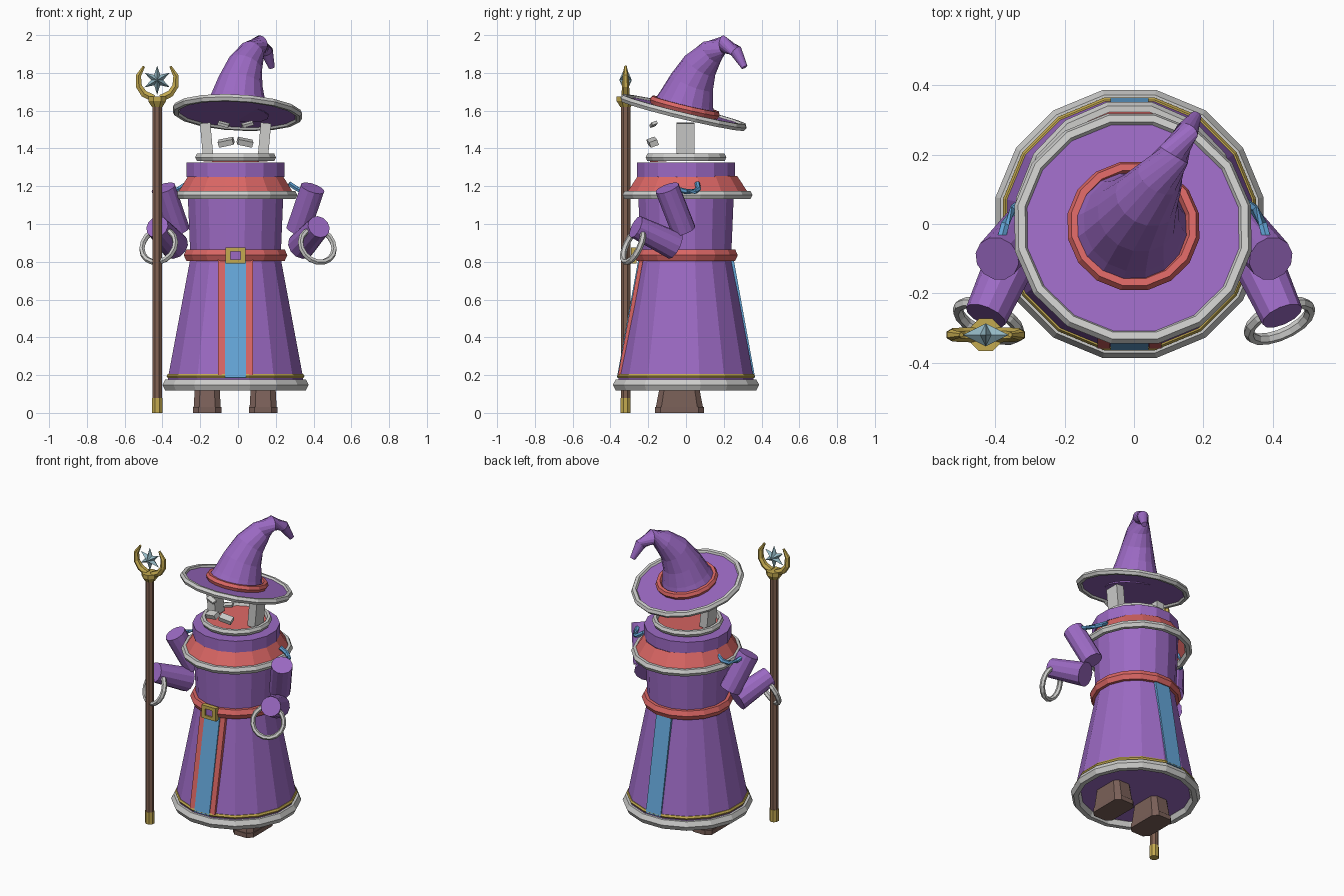
import bpy, bmesh, math
from mathutils import Vector, Matrix, Euler

if "Cube" in bpy.data.objects:
    bpy.data.objects.remove(bpy.data.objects["Cube"], do_unlink=True)


def material(name, hexcode):
    srgb = [int(hexcode[i:i + 2], 16) / 255 for i in (0, 2, 4)]
    col = [((c + 0.055) / 1.055) ** 2.4 for c in srgb] + [1]
    m = bpy.data.materials.new(name)
    m.use_nodes = True
    m.diffuse_color = col
    m.node_tree.nodes["Principled BSDF"].inputs["Base Color"].default_value = col
    return m


purple = material("purple cloth", "9C6AC4")
red = material("red trim", "DA6664")
white = material("white trim", "CDCDCB")
blue = material("blue cloth", "64A6D8")
gold = material("gold", "C4AA50")
boot_brown = material("boot brown", "7A6058")
wood = material("staff wood", "826252")
crystal = material("pale crystal", "94B8C4")

SIDES = 16
CX = -0.013  # body axis


def finish(name, bm, mat, matrix=Matrix()):
    bmesh.ops.recalc_face_normals(bm, faces=bm.faces)
    me = bpy.data.meshes.new(name)
    bm.to_mesh(me)
    bm.free()
    me.materials.append(mat)
    ob = bpy.data.objects.new(name, me)
    ob.matrix_world = matrix
    bpy.context.collection.objects.link(ob)
    return ob


def place(loc, rot=(0, 0, 0), scale=(1, 1, 1)):
    return Matrix.LocRotScale(Vector(loc), Euler(rot), Vector(scale))


def skin(bm, rings, loop=False, caps=True):
    """Join rings of vertices with quads."""
    n = len(rings[0])
    pairs = list(zip(rings, rings[1:] + rings[:1])) if loop else list(zip(rings, rings[1:]))
    for a, b in pairs:
        for i in range(n):
            j = (i + 1) % n
            bm.faces.new((a[i], a[j], b[j], b[i]))
    if caps and not loop:
        bm.faces.new(rings[0])
        bm.faces.new(rings[-1])


def lathe(name, profile, mat, matrix, loop=False, caps=True, n=SIDES):
    bm = bmesh.new()
    k = 1 / math.cos(math.pi / n)
    rings = []
    for r, z in profile:
        angles = [(i + 0.5) * math.tau / n for i in range(n)]
        rings.append([bm.verts.new((r * k * math.cos(a), r * k * math.sin(a), z)) for a in angles])
    skin(bm, rings, loop, caps)
    return finish(name, bm, mat, matrix)


def hoop(name, radius, width, height, mat, matrix, n=SIDES):
    """Ring with a six-sided section."""
    section = [(radius + width * math.cos(i * math.tau / 6),
                height * math.sin(i * math.tau / 6) / 0.87) for i in range(6)]
    return lathe(name, section, mat, matrix, loop=True, n=n)


def tube(name, points, radii, mat, n=12, matrix=Matrix()):
    bm = bmesh.new()
    pts = [Vector(p) for p in points]
    rings = []
    for i, p in enumerate(pts):
        t = pts[min(i + 1, len(pts) - 1)] - pts[max(i - 1, 0)]
        t.normalize()
        ref = Vector((0, 1, 0)) if abs(t.y) < 0.9 else Vector((0, 0, 1))
        u = ref.cross(t).normalized()
        v = t.cross(u)
        angles = [(k + 0.5) * math.tau / n for k in range(n)]
        rings.append([bm.verts.new(p + radii[i] * (u * math.cos(a) + v * math.sin(a))) for a in angles])
    skin(bm, rings)
    return finish(name, bm, mat, matrix)


def box(name, size, mat, loc, rot=(0, 0, 0)):
    bm = bmesh.new()
    bmesh.ops.create_cube(bm, size=1)
    bmesh.ops.scale(bm, vec=size, verts=bm.verts)
    return finish(name, bm, mat, place(loc, rot))


# Robe
axis = place((CX, 0, 0))
lathe("skirt", [(0.36, 0.15), (0.355, 0.2), (0.237, 0.83)], purple, axis)
hoop("hem_ring", 0.357, 0.03, 0.03, white, axis @ place((0, 0, 0.148)))
hoop("hem_gold_line", 0.352, 0.013, 0.011, gold, axis @ place((0, 0, 0.195)))
lathe("torso", [(0.238, 0.8), (0.252, 1.13), (0.252, 1.27)], purple, axis)
hoop("belt", 0.247, 0.027, 0.03, red, axis @ place((0, 0, 0.835)))

# Shoulder cape and collar
cape = axis @ place((0, 0.008, 0), scale=(0.98, 1.03, 1))
lathe("cape", [(0.315, 1.16), (0.255, 1.255)], red, cape, caps=False)
hoop("cape_ring", 0.312, 0.022, 0.022, white, cape @ place((0, 0, 1.153)))
lathe("collar", [(0.26, 1.25), (0.26, 1.325)], purple, axis)
hoop("neck_ring", 0.196, 0.018, 0.019, white, axis @ place((0, 0, 1.353)))
lathe("neck_lining", [(0.2, -0.004), (0.2, 0.004)], red, axis @ place((0, 0.01, 1.343), (0.06, 0, 0)))


# Cloth panels that follow the skirt slope
def panel(name, x, width, mat, side, out, bottom):
    top = Vector((x, side * (0.235 + out), 0.81))
    base = Vector((x, side * (0.348 + out), bottom))
    d = top - base
    box(name, (width, 0.02, d.length), mat, (top + base) / 2, (-math.atan2(d.y, d.z), 0, 0))


panel("front_panel", CX, 0.11, blue, -1, 0.008, 0.185)
panel("back_panel", CX, 0.11, blue, 1, 0.008, 0.185)
for s in (-1, 1):
    panel("front_stripe", CX + s * 0.074, 0.036, red, -1, 0.002, 0.2)

# Buckle
box("buckle_plate", (0.07, 0.02, 0.06), purple, (CX, -0.272, 0.833))
for s in (-1, 1):
    box("buckle_side", (0.026, 0.03, 0.086), gold, (CX + s * 0.039, -0.277, 0.833))
    box("buckle_bar", (0.06, 0.03, 0.021), gold, (CX, -0.277, 0.833 + s * 0.0325))

# Boots
for x in (-0.163, 0.133):
    for name, size, z, taper in (("boot_sole", (0.15, 0.26, 0.03), 0.015, 1),
                                 ("boot_upper", (0.143, 0.25, 0.14), 0.1, 0.78)):
        bm = bmesh.new()
        bmesh.ops.create_cube(bm, size=1)
        bmesh.ops.scale(bm, vec=size, verts=bm.verts)
        upright = [e for e in bm.edges if abs(e.verts[0].co.z - e.verts[1].co.z) > 0.01]
        bmesh.ops.bevel(bm, geom=upright, offset=0.03, segments=1, affect='EDGES')
        for v in bm.verts:
            if v.co.z > 0:
                v.co.y *= taper
                v.co.x *= (1 + taper) / 2
        finish(name, bm, boot_brown, place((x, -0.035, z)))

# Arms, cuffs, shoulder cords and side hair
for s, side in ((1, "left"), (-1, "right")):
    def m(x, y, z):
        return Vector((s * x, y, z))
    tube(side + "_upper_arm", [m(0.395, -0.1, 1.19), m(0.318, -0.012, 0.965)], (0.066, 0.066), purple)
    wrist, elbow = m(0.428, -0.265, 0.985), m(0.335, -0.06, 0.885)
    tube(side + "_forearm", [wrist, elbow], (0.062, 0.076), purple)
    turn = (wrist - elbow).to_track_quat('Z', 'Y').to_matrix().to_4x4()
    hoop(side + "_cuff", 0.094, 0.015, 0.015, white,
         Matrix.Translation(m(0.42, -0.28, 0.885)) @ turn)
    tube(side + "_shoulder_cord", [m(0.27, 0.06, 1.215), m(0.315, 0.066, 1.185), m(0.345, 0.045, 1.172),
                                   m(0.372, 0, 1.172), m(0.385, -0.05, 1.185)], [0.014] * 5, blue, 6)
    box(side + "_side_hair", (0.055, 0.095, 0.18), white,
        (CX + s * 0.153, -0.003, 1.445), (0, s * 0.09, 0))
    # Moustache and brows
    box(side + "_moustache", (0.08, 0.045, 0.03), white,
        (CX + s * 0.05, -0.177, 1.433), (0.35, s * 0.2, s * 0.2))
    box(side + "_brow", (0.06, 0.03, 0.016), white,
        (CX + s * 0.063, -0.172, 1.528), (0.35, s * -0.25, s * 0.2))

# Hat
hat = place((-0.003, -0.013, 1.59), (-0.235, 0.055, 0))
lathe("hat_brim", [(0.325, -0.006), (0.325, 0.006)], purple, hat)
hoop("hat_brim_ring", 0.322, 0.02, 0.018, white, hat)
hoop("hat_band", 0.17, 0.02, 0.02, red, hat @ place((0, 0, 0.028)))
tube("hat_cone",
     [(-0.01, -0.015, 1.59), (0, 0.004, 1.66), (0.012, 0.032, 1.75), (0.037, 0.075, 1.84),
      (0.075, 0.135, 1.91), (0.115, 0.2, 1.95), (0.152, 0.265, 1.915), (0.178, 0.31, 1.83)],
     (0.175, 0.148, 0.12, 0.095, 0.07, 0.048, 0.034, 0.017), purple, SIDES)

# Staff
sx, sy = -0.428, -0.32
staff = place((sx, sy, 0))
lathe("staff_pole", [(0.025, 0.05), (0.025, 1.64)], wood, staff, n=8)
lathe("staff_foot", [(0.027, 0), (0.027, 0.08)], gold, staff, n=8)
lathe("staff_socket", [(0.028, 1.62), (0.047, 1.65), (0.047, 1.675)], gold, staff, n=8)
for s in (-1, 1):
    tube("staff_prong", [(s * 0.02, 0, 1.665), (s * 0.07, 0, 1.69), (s * 0.097, 0, 1.73),
                         (s * 0.099, 0, 1.785), (s * 0.07, 0, 1.835)],
         (0.022, 0.021, 0.019, 0.016, 0.007), gold, 6, staff)

# Six-pointed crystal star
bm = bmesh.new()
rim = []
for i in range(12):
    a, r = i * math.tau / 12, 0.032 if i % 2 else 0.077
    rim.append(bm.verts.new((r * math.sin(a), 0, r * math.cos(a))))
for y in (-0.033, 0.033):
    peak = bm.verts.new((0, y, 0))
    for i in range(12):
        bm.faces.new((rim[i], rim[(i + 1) % 12], peak))
finish("staff_star", bm, crystal, place((sx, sy, 1.762)))
